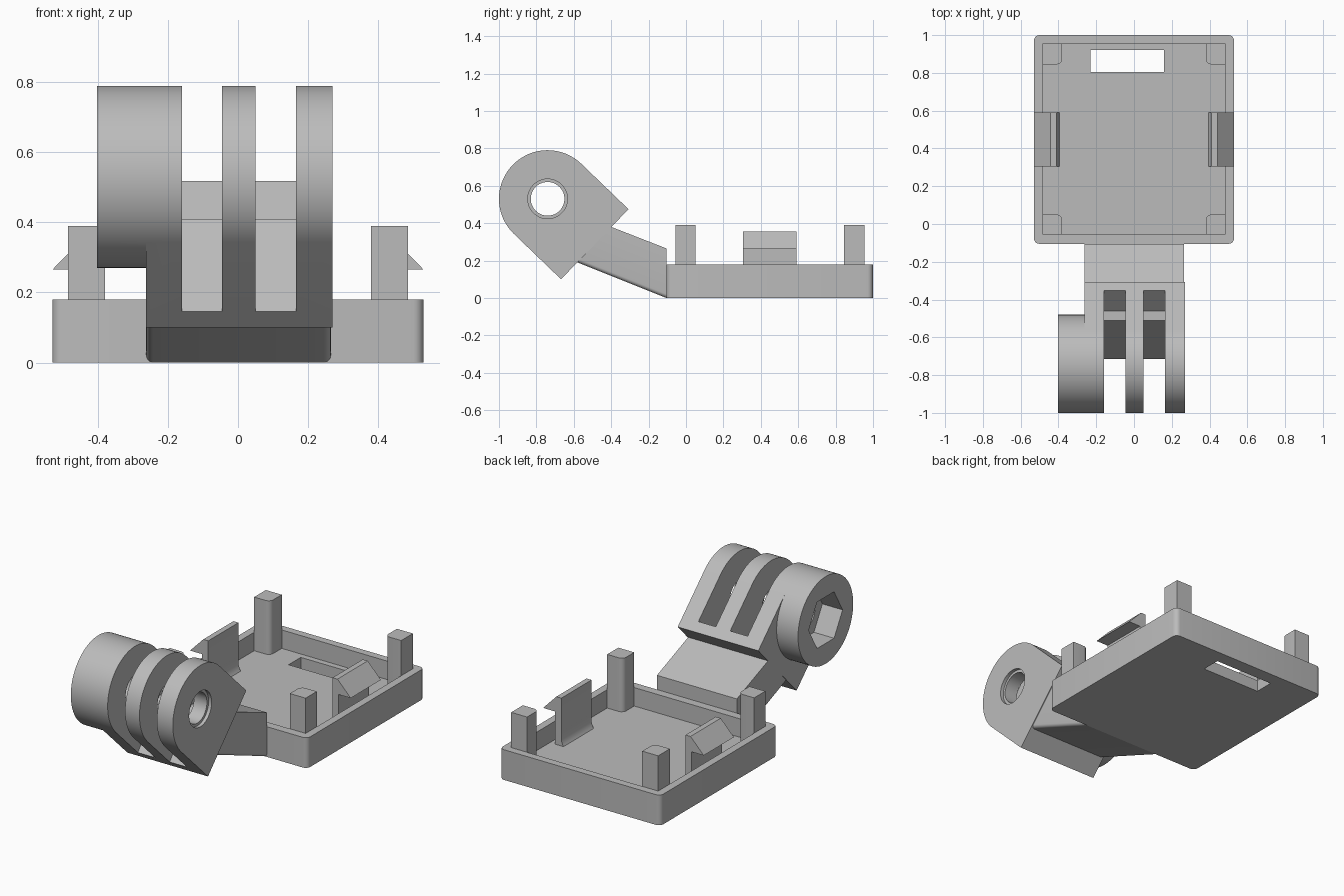
import bpy, bmesh, math
from mathutils import Vector

if "Cube" in bpy.data.objects:
    bpy.data.objects.remove(bpy.data.objects["Cube"], do_unlink=True)

grey = bpy.data.materials.new("plain_grey")
grey.use_nodes = True
colour = (0.5, 0.5, 0.5, 1)
grey.diffuse_color = colour
grey.node_tree.nodes["Principled BSDF"].inputs["Base Color"].default_value = colour

FLOOR, WALL_TOP = 0.07, 0.18
PIVOT = Vector((-0.74, 0.53))    # y, z of the hinge axis
RADIUS = 0.26
AXIS_ANGLE = math.radians(-43.9)  # hinge block direction in the yz plane


def prism(name, outline, axis, lo, hi):
    """Extrude a 2D outline along x (yz points), y (xz points) or z (xy points)."""
    place = {"x": lambda a, b, t: (t, a, b),
             "y": lambda a, b, t: (a, t, b),
             "z": lambda a, b, t: (a, b, t)}[axis]
    bm = bmesh.new()
    start = [bm.verts.new(place(a, b, lo)) for a, b in outline]
    end = [bm.verts.new(place(a, b, hi)) for a, b in outline]
    bm.faces.new(start)
    bm.faces.new(end)
    n = len(outline)
    for i in range(n):
        j = (i + 1) % n
        bm.faces.new((start[i], start[j], end[j], end[i]))
    bmesh.ops.recalc_face_normals(bm, faces=bm.faces)
    mesh = bpy.data.meshes.new(name)
    bm.to_mesh(mesh)
    bm.free()
    mesh.materials.append(grey)
    obj = bpy.data.objects.new(name, mesh)
    bpy.context.collection.objects.link(obj)
    return obj


def box(name, x, y, z):
    return prism(name, [(x[0], y[0]), (x[1], y[0]), (x[1], y[1]), (x[0], y[1])], "z", *z)


def ring(radius, sides, start=0.0, sweep=math.tau, closed=True):
    count = sides if closed else sides + 1
    return [(PIVOT.x + radius * math.cos(start + sweep * i / sides),
             PIVOT.y + radius * math.sin(start + sweep * i / sides)) for i in range(count)]


def bevel_edges(obj, width, test):
    """Round the edges whose two end points pass the test."""
    bm = bmesh.new()
    bm.from_mesh(obj.data)
    edges = [e for e in bm.edges if test(e.verts[0].co, e.verts[1].co)]
    bmesh.ops.bevel(bm, geom=edges, offset=width, segments=5, profile=0.5, affect="EDGES")
    bm.to_mesh(obj.data)
    bm.free()


def apply_modifier(obj, mod):
    bpy.ops.object.select_all(action="DESELECT")
    bpy.context.view_layer.objects.active = obj
    obj.select_set(True)
    bpy.ops.object.modifier_apply(modifier=mod.name)


def boolean(obj, others, operation="DIFFERENCE"):
    for other in others:
        mod = obj.modifiers.new("bool", "BOOLEAN")
        mod.operation, mod.solver, mod.object = operation, "EXACT", other
        apply_modifier(obj, mod)
        bpy.data.objects.remove(other, do_unlink=True)


def vertical(a, b):
    return abs(a.x - b.x) < 1e-4 and abs(a.y - b.y) < 1e-4


# Tray with rounded corners, hollow inside and a slot through the floor
tray = box("tray", (-0.53, 0.53), (-0.105, 1.0), (0, WALL_TOP))
bevel_edges(tray, 0.03, vertical)
boolean(tray, [box("hollow", (-0.485, 0.485), (-0.055, 0.955), (FLOOR, 0.5)),
               box("floor_slot", (-0.23, 0.16), (0.805, 0.92), (-0.1, 0.3))])

# Corner posts, each rounded on the edge facing the tray centre
for side, sx in (("right", -1), ("left", 1)):
    for end, y0, inner in (("front", -0.055, 0.05), ("back", 0.955, 0.845)):
        post = box(f"{end}_{side}_post", sorted((sx * 0.38, sx * 0.485)),
                   sorted((y0, inner)), (FLOOR - 0.01, 0.39))
        bevel_edges(post, 0.03, lambda a, b: vertical(a, b) and abs(a.x) < 0.4
                    and abs(a.y - inner) < 1e-3)

    # Snap clip with an outward hook and a flared foot
    hook = [(0.41, 0.355), (0.443, 0.355), (0.53, 0.265), (0.45, 0.265),
            (0.45, FLOOR - 0.01), (0.395, FLOOR - 0.01), (0.395, FLOOR),
            (0.401, FLOOR + 0.01), (0.41, FLOOR + 0.035)]
    prism(f"{side}_clip", [(sx * x, z) for x, z in hook], "y", 0.305, 0.59)

# Sloping arm with rounded lower edges
arm = prism("arm", [(-0.105, 0), (-0.58, 0.19), (-0.40, 0.38), (-0.105, 0.265)],
            "x", -0.262, 0.265)
bevel_edges(arm, 0.02, lambda a, b: abs(a.x - b.x) < 1e-4
            and min(a.z, b.z) < 0.01 and 0.1 < max(a.z, b.z) < 0.2)

# Hinge head: round end, tangent sides and square base
along = Vector((math.cos(AXIS_ANGLE), math.sin(AXIS_ANGLE)))
across = Vector((-along.y, along.x))
base = PIVOT + along * 0.35
outline = ring(RADIUS, 48, AXIS_ANGLE + math.pi / 2, math.pi, closed=False)
outline += [tuple(base - across * RADIUS), tuple(base + across * RADIUS)]
head = prism("hinge_head", outline, "x", -0.262, 0.27)

# Nut boss on one side of the head
boolean(head, [prism("nut_boss", ring(RADIUS, 96, AXIS_ANGLE + math.pi / 2),
                     "x", -0.403, -0.20)], "UNION")

# Slots between the fins, each with a small step in its floor
slot = [(-0.715, 0.145), (-0.51, 0.41), (-0.46, 0.41), (-0.35, 0.52),
        (-0.60, 1.1), (-1.3, 1.0), (-1.2, -0.3)]
cutters = [prism("fin_slot", slot, "x", lo, hi) for lo, hi in ((-0.16, -0.045), (0.05, 0.165))]

# Bolt hole, countersink ring and hexagonal nut pocket
cutters.append(prism("bolt_hole", ring(0.09, 48), "x", -0.6, 0.6))
cutters.append(prism("bolt_recess", ring(0.106, 48), "x", 0.25, 0.4))
cutters.append(prism("nut_pocket", ring(0.16, 6), "x", -0.6, -0.27))
boolean(head, cutters)

# Smooth curved walls, sharp corners
bpy.ops.object.select_all(action="DESELECT")
for obj in bpy.context.scene.objects:
    if obj.type == "MESH":
        obj.select_set(True)
        bpy.context.view_layer.objects.active = obj
bpy.ops.object.shade_smooth_by_angle(angle=math.radians(25))
